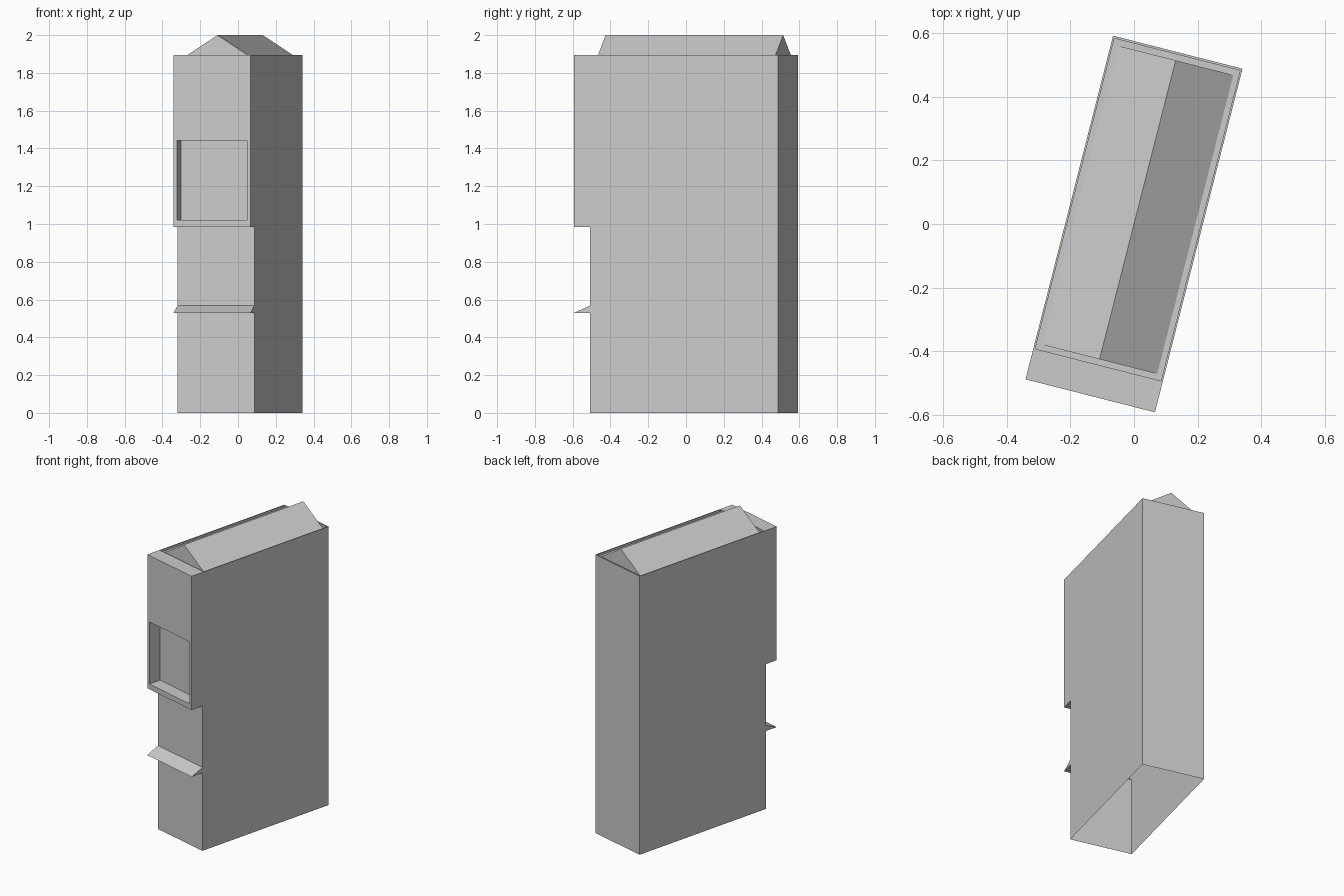
import bpy, bmesh, math

if "Cube" in bpy.data.objects:
    bpy.data.objects.remove(bpy.data.objects["Cube"])

TURN = -math.radians(14.3)
W = 0.21                        # half width
FRONT, WALL, BACK = -0.5575, -0.47, 0.5575
EAVE = 1.895


def finish(name, bm):
    bmesh.ops.remove_doubles(bm, verts=bm.verts, dist=1e-4)
    me = bpy.data.meshes.new(name)
    bm.to_mesh(me)
    bm.free()
    ob = bpy.data.objects.new(name, me)
    ob.rotation_euler.z = TURN
    bpy.context.collection.objects.link(ob)
    return ob


def face(bm, pts):
    return bm.faces.new([bm.verts.new(p) for p in pts])


def bridge(bm, a, b):
    """Quads between two matching closed loops."""
    for i in range(len(a)):
        j = (i + 1) % len(a)
        face(bm, [a[i], a[j], b[j], b[i]])


def flat(u, v0, v1, z):
    """Horizontal rectangle, counter-clockwise from above."""
    return [(-u, v0, z), (u, v0, z), (u, v1, z), (-u, v1, z)]


def upright(u, v, z0, z1):
    """Front-facing rectangle."""
    return [(-u, v, z0), (u, v, z0), (u, v, z1), (-u, v, z1)]


# House walls: side profile with jettied upper floor and ledge, open below
bm = bmesh.new()
profile = [(BACK, 0), (BACK, EAVE), (FRONT, EAVE), (FRONT, 0.985),
           (WALL, 0.985), (WALL, 0.568), (FRONT, 0.53), (WALL, 0.53), (WALL, 0)]
left = [(-W, v, z) for v, z in profile]
right = [(W, v, z) for v, z in profile]
face(bm, left[::-1])
face(bm, right)
for i in range(len(profile) - 1):
    if i not in (1, 2):         # top and upper front are built below
        face(bm, [left[i], left[i + 1], right[i + 1], right[i]])

# Upper front with recessed window
opening = upright(0.191, FRONT, 1.02, 1.443)
pane = upright(0.191, WALL, 1.02, 1.443)
bridge(bm, upright(W, FRONT, 0.985, EAVE), opening)
bridge(bm, opening, pane)
face(bm, pane)

# Parapet rim and its inner sides
DECK = 1.88
rim = flat(0.204, -0.457, 0.55, EAVE)
deck = flat(0.204, -0.457, 0.55, DECK)
bridge(bm, flat(W, FRONT, BACK, EAVE), rim)
bridge(bm, rim, deck)
bmesh.ops.remove_doubles(bm, verts=bm.verts, dist=1e-4)
bmesh.ops.recalc_face_normals(bm, faces=bm.faces)
finish("house_walls", bm)

# Gabled roof rising from the sunken deck
bm = bmesh.new()
eaves = flat(0.187, -0.439, 0.531, DECK)
bridge(bm, deck, eaves)
a, b, c, d = eaves
r0, r1 = (0, -0.439, 2.0), (0, 0.531, 2.0)
for pts in ([a, b, r0], [c, d, r1], [b, c, r1, r0], [d, a, r0, r1]):
    face(bm, pts)
finish("gable_roof", bm)
